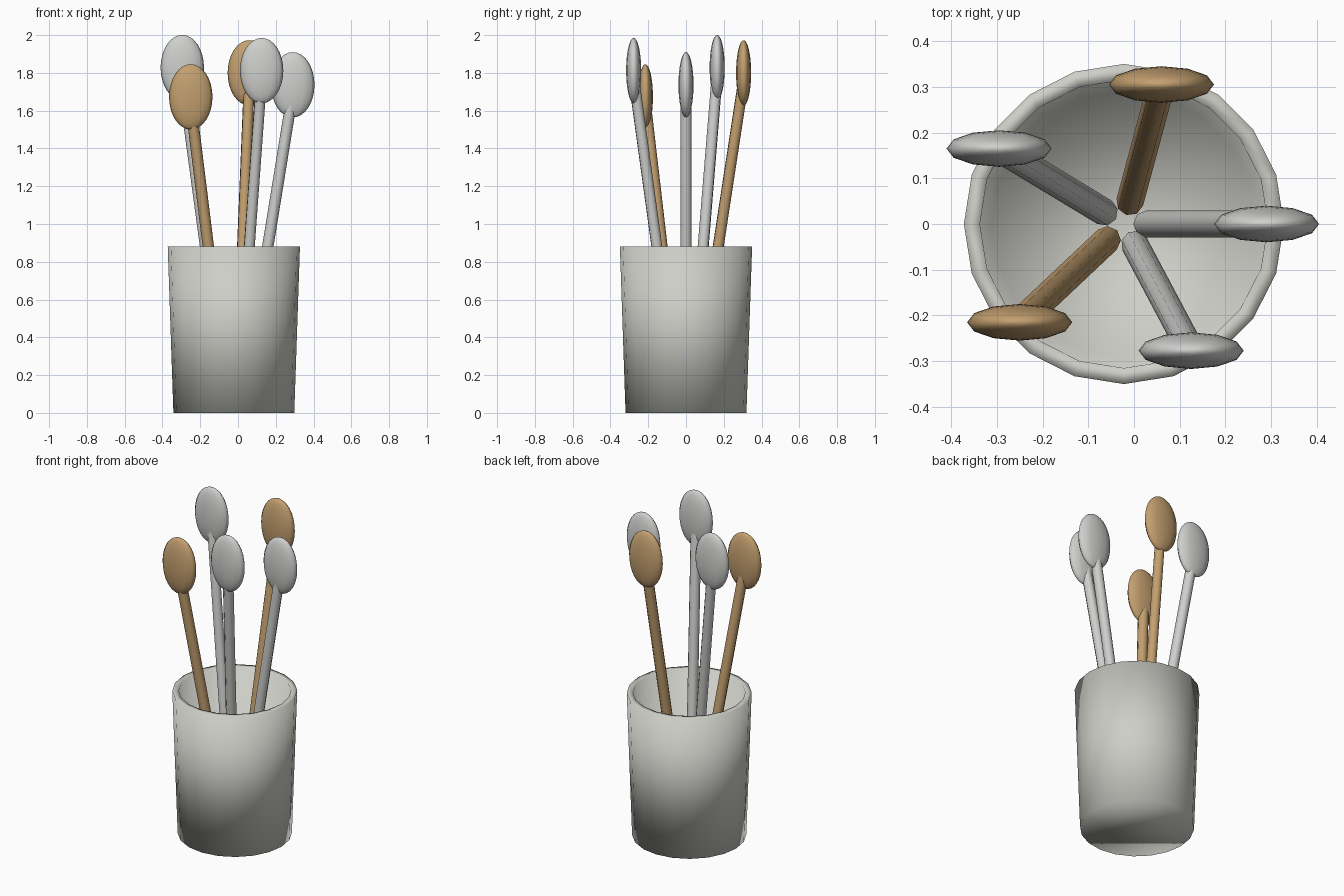
import bpy, bmesh, math
from mathutils import Vector, Matrix

cube = bpy.data.objects.get("Cube")
if cube:
    bpy.data.objects.remove(cube, do_unlink=True)

CENTRE_X = -0.022


def material(name, rgb):
    m = bpy.data.materials.new(name)
    m.use_nodes = True
    colour = (*rgb, 1)
    m.diffuse_color = colour
    node = next(n for n in m.node_tree.nodes if n.type == "BSDF_PRINCIPLED")
    node.inputs["Base Color"].default_value = colour
    return m


pot_grey = material("pale warm grey", (0.62, 0.62, 0.58))
spoon_grey = material("pale grey", (0.62, 0.63, 0.61))
wood = material("light wood", (0.55, 0.35, 0.16))


def add_object(name, bm, mat):
    bmesh.ops.recalc_face_normals(bm, faces=bm.faces)
    for f in bm.faces:
        f.smooth = True
    mesh = bpy.data.meshes.new(name)
    bm.to_mesh(mesh)
    bm.free()
    mesh.materials.append(mat)
    ob = bpy.data.objects.new(name, mesh)
    bpy.context.scene.collection.objects.link(ob)
    return ob


# Pot: turned profile with a closed base and an inner floor
def build_pot(sides=20):
    bm = bmesh.new()
    rings = []
    for r, z in [(0.32, 0), (0.35, 0.88), (0.315, 0.88), (0.29, 0.035)]:
        rings.append([bm.verts.new((CENTRE_X + r * math.cos(a), r * math.sin(a), z))
                      for a in (math.tau * i / sides for i in range(sides))])
    for lower, upper in zip(rings, rings[1:]):
        for i in range(sides):
            j = (i + 1) % sides
            bm.faces.new((lower[i], lower[j], upper[j], upper[i]))
    bm.faces.new(rings[0])
    bm.faces.new(rings[-1])
    add_object("pot", bm, pot_grey)


# Spoon: straight leaning handle and an upright flattened oval head
def build_spoon(label, head, mat):
    head = Vector(head)
    outward = Vector((head.x - CENTRE_X, head.y, 0)).normalized()
    start = Vector((CENTRE_X, 0, 0.08)) + outward * 0.05
    end = head - Vector((0, 0, 0.04))
    axis = end - start
    bm = bmesh.new()
    turn = axis.to_track_quat("Z", "Y").to_matrix().to_4x4()
    bmesh.ops.create_cone(bm, cap_ends=True, segments=8, radius1=0.03, radius2=0.03,
                          depth=axis.length,
                          matrix=Matrix.Translation((start + end) / 2) @ turn)
    handle = add_object(label + "_spoon_handle", bm, mat)
    handle.data.set_sharp_from_angle(angle=math.radians(60))

    bm = bmesh.new()
    bmesh.ops.create_uvsphere(bm, u_segments=12, v_segments=16, radius=1)
    bmesh.ops.scale(bm, vec=(0.115, 0.04, 0.173), verts=bm.verts)
    bmesh.ops.translate(bm, vec=head, verts=bm.verts)
    add_object(label + "_spoon_head", bm, mat)


build_pot()
for label, head, mat in [
    ("left", (0.29, 0, 1.737), spoon_grey),
    ("back", (0.06, 0.305, 1.80), wood),
    ("back_right", (-0.295, 0.165, 1.828), spoon_grey),
    ("front_right", (-0.25, -0.215, 1.673), wood),
    ("front_left", (0.125, -0.277, 1.812), spoon_grey),
]:
    build_spoon(label, head, mat)
